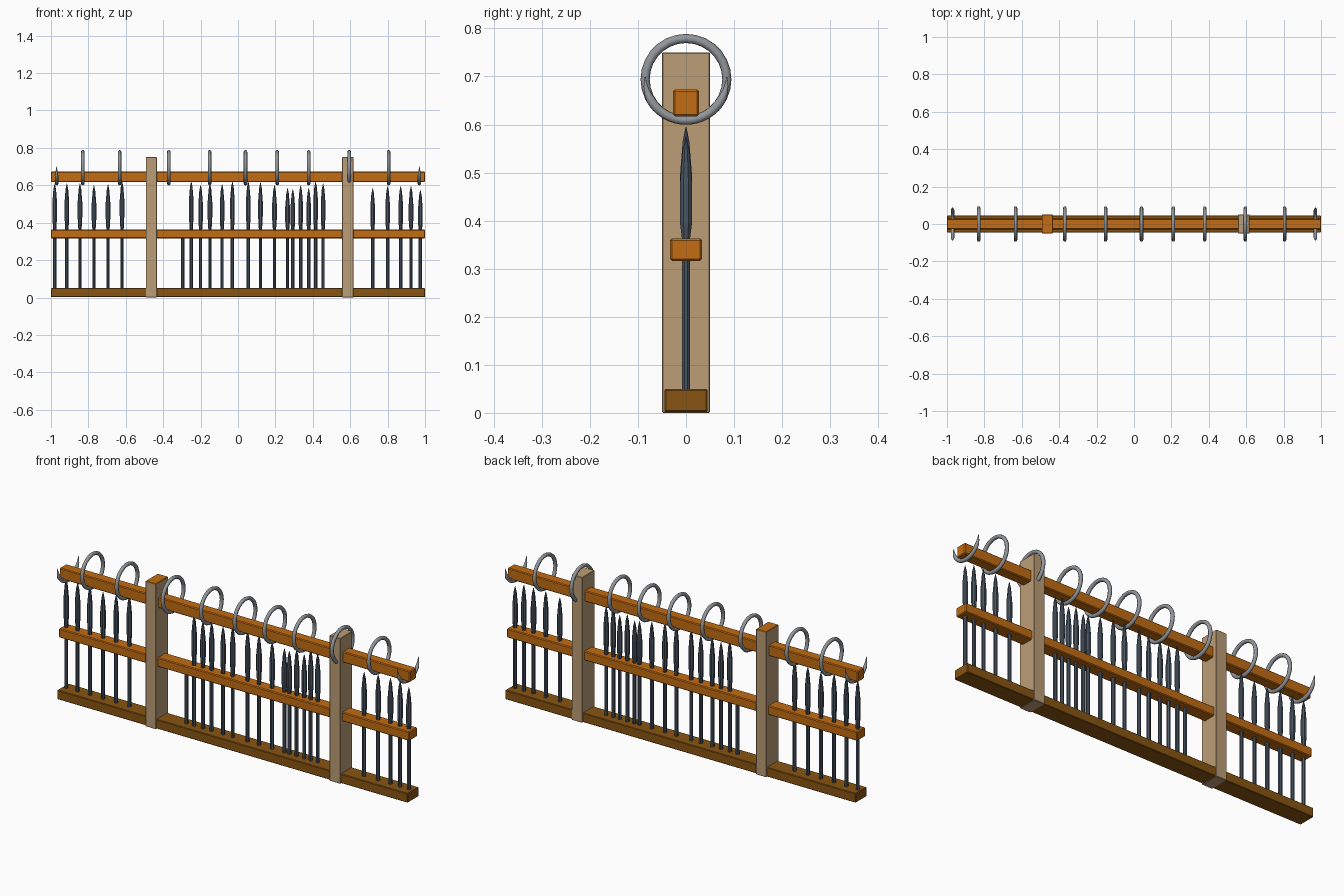
import bpy, bmesh, math
from mathutils import Vector

if "Cube" in bpy.data.objects:
    bpy.data.objects.remove(bpy.data.objects["Cube"])


def mat(name, rgb):
    m = bpy.data.materials.new(name)
    m.diffuse_color = (*rgb, 1)
    m.use_nodes = True
    m.node_tree.nodes["Principled BSDF"].inputs["Base Color"].default_value = m.diffuse_color
    return m


ORANGE = mat("orange wood", (0.54, 0.15, 0.006))
BROWN = mat("brown wood", (0.25, 0.09, 0.006))
TAN = mat("tan wood", (0.50, 0.34, 0.18))
STEEL = mat("dark steel", (0.07, 0.092, 0.125))
RING = mat("grey metal", (0.29, 0.31, 0.33))


def finish(bm, name, *mats):
    bmesh.ops.recalc_face_normals(bm, faces=bm.faces)
    me = bpy.data.meshes.new(name)
    bm.to_mesh(me)
    bm.free()
    ob = bpy.data.objects.new(name, me)
    bpy.context.collection.objects.link(ob)
    for m in mats:
        me.materials.append(m)
    return ob


def box(name, x0, x1, hy, z0, z1, bevel, *mats):
    bm = bmesh.new()
    bmesh.ops.create_cube(bm, size=1)
    for v in bm.verts:
        v.co = Vector(((x0 + x1) / 2 + v.co.x * (x1 - x0), v.co.y * 2 * hy,
                       (z0 + z1) / 2 + v.co.z * (z1 - z0)))
    bmesh.ops.bevel(bm, geom=bm.edges[:], offset=bevel, segments=1, affect='EDGES')
    if len(mats) > 1:                      # second colour on the top face
        for f in bm.faces:
            if f.calc_center_median().z > z1 - 0.001:
                f.material_index = 1
    return finish(bm, name, *mats)


def lathe(name, x, profile, sides=8):
    """Upright turned part from (radius, z) pairs."""
    bm = bmesh.new()
    loops = []
    for r, z in profile:
        loops.append([bm.verts.new((x + r * math.cos((i + .5) * math.tau / sides),
                                    r * math.sin((i + .5) * math.tau / sides), z))
                      for i in range(sides)])
    for a, b in zip(loops, loops[1:]):
        for i in range(sides):
            j = (i + 1) % sides
            bm.faces.new((a[i], a[j], b[j], b[i]))
    bm.faces.new(loops[0])
    bm.faces.new(loops[-1])
    return finish(bm, name, STEEL)


def ring(name, x, a0=0.0, a1=math.tau, taper=False, n=28, k=8, R=0.085, r=0.0095, zc=0.694):
    """Tube swept round an arc in the y-z plane."""
    closed = not taper
    bm = bmesh.new()
    loops = []
    for s in range(n if closed else n + 1):
        t = s / n
        a = a0 + (a1 - a0) * t
        rr = r * min(1, 0.1 + 5 * min(t, 1 - t)) if taper else r
        loop = []
        for i in range(k):
            b = i * math.tau / k
            q = R + rr * math.cos(b)
            loop.append(bm.verts.new((x + rr * math.sin(b), q * math.cos(a), zc + q * math.sin(a))))
        loops.append(loop)
    pairs = list(zip(loops, loops[1:]))
    if closed:
        pairs.append((loops[-1], loops[0]))
    else:
        bm.faces.new(loops[0])
        bm.faces.new(loops[-1])
    for a, b in pairs:
        for i in range(k):
            j = (i + 1) % k
            bm.faces.new((a[i], a[j], b[j], b[i]))
    ob = finish(bm, name, RING)
    for p in ob.data.polygons:
        p.use_smooth = True


# rails
box("bottom_rail", -1, 1, 0.045, 0.002, 0.05, 0.003, BROWN)
box("middle_rail", -1, 1, 0.033, 0.316, 0.363, 0.004, ORANGE)
box("top_rail", -1, 1, 0.027, 0.617, 0.673, 0.004, ORANGE)

# posts, the left one with an orange top
box("left_post", -0.493, -0.434, 0.05, 0, 0.75, 0.002, TAN, ORANGE)
box("right_post", 0.557, 0.618, 0.05, 0, 0.75, 0.002, TAN)

# pickets: (x, tip height)
pickets = [(-.98, .61), (-.915, .61), (-.845, .61), (-.77, .60), (-.695, .605), (-.62, .62),
           (-.25, .62), (-.2, .60), (-.15, .61), (-.085, .605), (-.03, .62), (.055, .62),
           (.12, .615), (.195, .60), (.265, .585), (.293, .58), (.335, .60), (.378, .585),
           (.415, .62), (.455, .61), (.72, .585), (.80, .595), (.87, .595), (.925, .595),
           (.975, .575)]
for x, top in pickets:
    lathe("picket", x, [(.0095, .04), (.0095, .365), (.0135, top - .18), (.0135, top - .10),
                        (.0075, top - .03), (.001, top)])
# short picket under the middle rail
lathe("short_picket", -.295, [(.0095, .04), (.0095, .33)])

# hanging rings and the open hooks at both ends
for x in (-.83, -.633, -.37, -.152, .04, .21, .378, .595, .805):
    ring("ring", x)
for x in (-.97, .97):
    ring("end_hook", x, math.pi * 0.98, math.pi * 2.02, taper=True)
